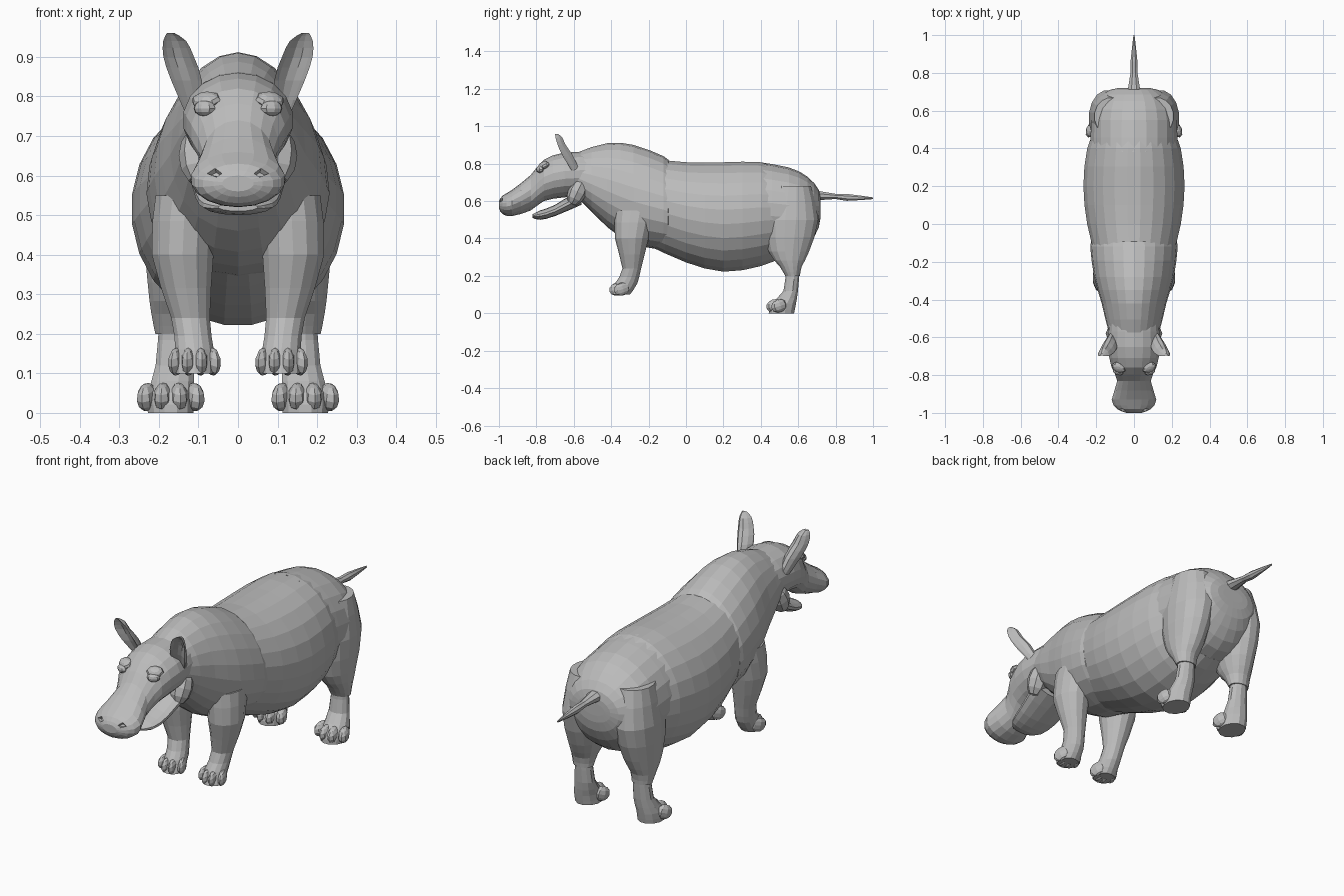
import bpy, bmesh, math
from mathutils import Vector, Matrix, Euler

cube = bpy.data.objects.get("Cube")
if cube:
    bpy.data.objects.remove(cube)

GREY = (.5, .5, .5, 1)
hide = bpy.data.materials.new("grey_hide")
hide.use_nodes = True
hide.diffuse_color = GREY
hide.node_tree.nodes["Principled BSDF"].inputs["Base Color"].default_value = GREY


def finish(name, bm, mirror=False):
    """Turn a bmesh into a flat shaded part, optionally paired left and right."""
    bmesh.ops.recalc_face_normals(bm, faces=bm.faces)
    mesh = bpy.data.meshes.new(name)
    bm.to_mesh(mesh)
    bm.free()
    mesh.materials.append(hide)
    part = bpy.data.objects.new(name, mesh)
    bpy.context.collection.objects.link(part)
    if mirror:
        part.modifiers.new("mirror", 'MIRROR')


def flow(rows):
    """Keep every row and add a curved halfway row between neighbours."""
    rows = [Vector(row) for row in rows]
    result = [rows[0]]
    for i in range(len(rows) - 1):
        start, end = rows[i], rows[i + 1]
        before, after = rows[max(i - 1, 0)], rows[min(i + 2, len(rows) - 1)]
        result.append((start + end) * .5 + (start + end - before - after) / 16)
        result.append(end)
    return result


def circle(sides):
    """Cosine and sine pairs around a ring."""
    turns = [math.tau * (i + .5) / sides for i in range(sides)]
    return [(math.cos(t), math.sin(t)) for t in turns]


def skin(rings):
    """Join point rings with quads and cap both ends."""
    bm = bmesh.new()
    loops = [[bm.verts.new(point) for point in ring] for ring in rings]
    for lower, upper in zip(loops, loops[1:]):
        for i in range(len(lower)):
            bm.faces.new((lower[i - 1], lower[i], upper[i], upper[i - 1]))
    bm.faces.new(loops[0])
    bm.faces.new(loops[-1])
    return bm


def lengthwise(rows, sides, egg=0):
    """Rows of y, top, bottom, half width; egg narrows the upper half."""
    return skin([[(width * c * (1 - egg * s), y, (top + bottom + (top - bottom) * s) / 2)
                  for c, s in circle(sides)]
                 for y, top, bottom, width in flow(rows)])


def upright(rows, sides, cup=0):
    """Rows of x, y, z, half width, half depth; cup bends the rims forward."""
    return skin([[(x + width * c, y + depth * s - cup * width * c * c, z)
                  for c, s in circle(sides)]
                 for x, y, z, width, depth in flow(rows)])


def ball_pair(name, centre, size, pitch=0, yaw=0):
    """Add a mirrored pair of faceted ellipsoids, turned by degrees."""
    bm = bmesh.new()
    bmesh.ops.create_uvsphere(bm, u_segments=8, v_segments=6, radius=1)
    turn = Euler((math.radians(pitch), 0, math.radians(yaw)))
    bm.transform(Matrix.LocRotScale(Vector(centre), turn, Vector(size)))
    finish(name, bm, mirror=True)


def dent_pair(bm, x, y, z):
    """Sink the face nearest a point, on both sides."""
    bm.normal_update()
    for side in (x, -x):
        spot = Vector((side, y, z))
        face = min(bm.faces, key=lambda f: (f.calc_center_median() - spot).length)
        bmesh.ops.inset_individual(bm, faces=[face], thickness=.006, depth=-.012)


# Trunk, with the shoulders and rump overlapping the barrel
finish("barrel", lengthwise([
    (-.2, .83, .36, .2), (0, .81, .27, .25), (.2, .81, .22, .27),
    (.4, .81, .25, .25), (.55, .76, .31, .19)], sides=24))
finish("shoulders", lengthwise([
    (-.62, .82, .66, .09), (-.58, .86, .62, .13), (-.42, .91, .46, .17),
    (-.28, .9, .37, .21), (-.12, .84, .34, .23), (-.09, .81, .34, .22)], sides=22, egg=.12))
finish("rump", lengthwise([
    (.38, .81, .32, .23), (.55, .78, .31, .23), (.65, .73, .36, .2),
    (.71, .66, .46, .13), (.72, .6, .54, .06)], sides=22))

# Head with sunken nostrils and an open mouth
head = lengthwise([
    (-.5, .86, .63, .13), (-.65, .86, .62, .14), (-.76, .82, .6, .12), (-.83, .74, .55, .09),
    (-.93, .66, .52, .12), (-.98, .63, .53, .09), (-1, .6, .56, .04)], sides=18)
dent_pair(head, x=.06, y=-.98, z=.61)
finish("head", head)
finish("lower_jaw", lengthwise([
    (-.56, .67, .58, .13), (-.7, .58, .52, .11), (-.78, .55, .5, .09),
    (-.82, .53, .51, .05)], sides=14))
ball_pair("jowl", (.1, -.58, .65), (.05, .05, .08), pitch=-25)
ball_pair("eye", (.085, -.78, .77), (.03, .02, .02), yaw=25)
ball_pair("brow", (.08, -.76, .79), (.04, .03, .02), pitch=30, yaw=25)

# Cupped ears leaning forward and outward
finish("ear", upright([
    (.11, -.58, .75, .02, .02), (.13, -.62, .84, .04, .02), (.15, -.65, .9, .04, .01),
    (.16, -.67, .94, .03, .01), (.17, -.69, .96, .01, .005)], sides=12, cup=.9), mirror=True)

# Tail with a pinched middle and a pointed tuft
finish("tail", lengthwise([
    (.69, .66, .6, .04), (.8, .64, .61, .02), (.86, .64, .6, .02),
    (1, .62, .61, .003)], sides=8))

# Legs
finish("thigh", upright([
    (.12, .57, .68, .09, .1), (.14, .56, .5, .1, .15), (.15, .55, .33, .08, .11),
    (.16, .56, .25, .06, .06), (.16, .57, .2, .05, .04)], sides=16), mirror=True)
finish("hind_shank", upright([
    (.16, .57, .24, .04, .04), (.16, .56, .12, .05, .04), (.17, .52, .05, .06, .07),
    (.17, .51, 0, .06, .07)], sides=12), mirror=True)
finish("front_leg", upright([
    (.13, -.27, .55, .08, .11), (.14, -.29, .4, .08, .09), (.12, -.29, .24, .05, .05),
    (.11, -.32, .16, .05, .06), (.11, -.35, .1, .05, .05)], sides=14), mirror=True)

# Four splayed toes on each foot
for foot, x, y, z, gap in (("front", .11, -.37, .13, .03), ("hind", .17, .47, .04, .04)):
    for toe in range(4):
        offset = toe - 1.5
        ball_pair(f"{foot}_toe_{toe + 1}", (x + offset * gap, y + offset ** 2 / 80, z),
                  (gap * .6, .045, .035), pitch=18, yaw=offset * 12)
